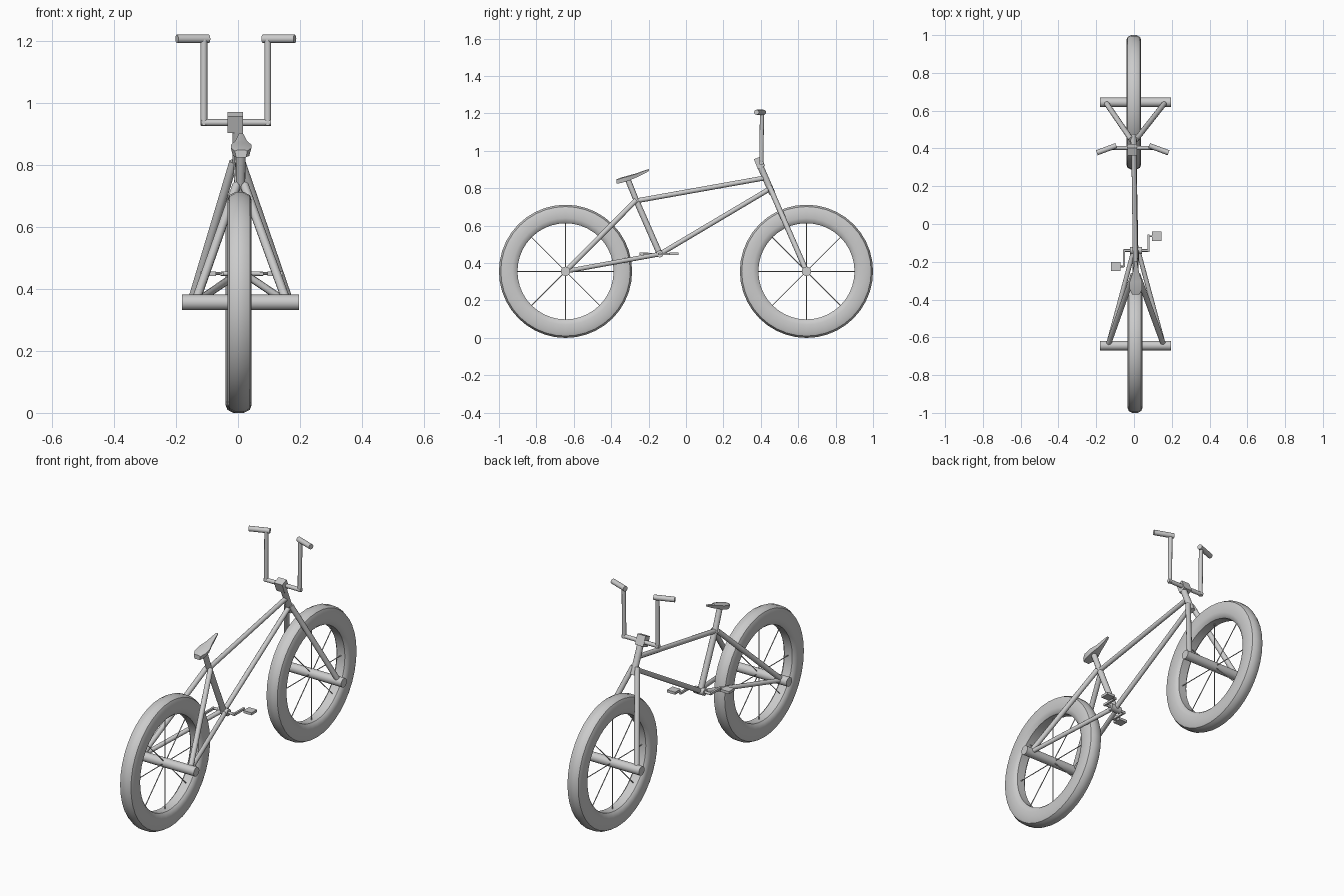
import bpy, bmesh, math
from mathutils import Vector, Matrix

if "Cube" in bpy.data.objects:
    bpy.data.objects.remove(bpy.data.objects["Cube"])

WY, WR = 0.644, 0.356          # axle distance from centre, wheel radius


def cx(y):                     # frame line leans very slightly across x
    return 0.003 - 0.01 * y


def finish(name, bm, smooth=True):
    bmesh.ops.recalc_face_normals(bm, faces=bm.faces)
    me = bpy.data.meshes.new(name)
    bm.to_mesh(me)
    bm.free()
    ob = bpy.data.objects.new(name, me)
    bpy.context.collection.objects.link(ob)
    if smooth:
        bpy.ops.object.select_all(action='DESELECT')
        ob.select_set(True)
        bpy.context.view_layer.objects.active = ob
        bpy.ops.object.shade_smooth_by_angle(angle=math.radians(35))
    return ob


def tube(name, a, b, r, sides=12):
    a, b = Vector(a), Vector(b)
    d = b - a
    bm = bmesh.new()
    m = Matrix.Translation((a + b) / 2) @ d.to_track_quat('Z', 'Y').to_matrix().to_4x4()
    bmesh.ops.create_cone(bm, cap_ends=True, segments=sides, radius1=r, radius2=r,
                          depth=d.length, matrix=m)
    return finish(name, bm)


def box(name, c, size, tilt=0):
    bm = bmesh.new()
    m = Matrix.Translation(c) @ Matrix.Rotation(tilt, 4, 'X') @ Matrix.Diagonal((*size, 1))
    bmesh.ops.create_cube(bm, size=1, matrix=m)
    return finish(name, bm, False)


def tyre(name, x, y, n=40):
    half = [(0.257, 0.024), (0.267, 0.034), (0.285, 0.039), (0.330, 0.039),
            (0.346, 0.033), (WR, 0.014)]
    prof = half + [(r, -w) for r, w in reversed(half)]
    bm = bmesh.new()
    rings = []
    for i in range(n):
        t = 2 * math.pi * i / n
        rings.append([bm.verts.new((x + w, y + r * math.cos(t), WR + r * math.sin(t)))
                      for r, w in prof])
    k = len(prof)
    for i in range(n):
        p, q = rings[i], rings[(i + 1) % n]
        for j in range(k):
            bm.faces.new((p[j], p[(j + 1) % k], q[(j + 1) % k], q[j]))
    return finish(name, bm)


# wheels: tyre, axle with pegs, spokes
for label, y in (("rear", -WY), ("front", WY)):
    x = 0.002 - 0.005 * y
    tyre(label + "_wheel", x, y)
    tube(label + "_axle", (-0.18, y, WR), (0.197, y, WR), 0.025, 16)
    for i in range(4):
        t = math.pi * i / 4
        dy, dz = 0.262 * math.cos(t), 0.262 * math.sin(t)
        tube(label + "_spoke", (x, y - dy, WR - dz), (x, y + dy, WR + dz), 0.0025, 6)

# main frame
bottom = (0.01, -0.14, 0.448)
seat_joint = (0.008, -0.265, 0.733)
tube("seat_tube", bottom, seat_joint, 0.016)
tube("seat_post", seat_joint, (0.01, -0.309, 0.842), 0.015)
tube("top_tube", seat_joint, (cx(0.42), 0.42, 0.855), 0.013)
tube("down_tube", bottom, (cx(0.445), 0.445, 0.795), 0.013)
tube("head_tube", (cx(0.46), 0.462, 0.77), (cx(0.39), 0.392, 0.93), 0.017)

# paired stays and fork legs
for s, side in ((-1, "left"), (1, "right")):
    rear_end = (0.01 + s * 0.148, -WY, WR)
    tube(side + "_seat_stay", (0.008 + s * 0.012, -0.268, 0.735), rear_end, 0.014)
    tube(side + "_chain_stay", (0.01 + s * 0.012, -0.14, 0.448), rear_end, 0.012)
    tube(side + "_fork_leg", (-0.002 + s * 0.012, 0.446, 0.81),
         (0.008 + s * 0.158, WY, WR), 0.014)

# handlebar
hx, hy = -0.007, 0.403
box("stem_clamp", (hx - 0.002, 0.393, 0.937), (0.05, 0.042, 0.056), math.radians(22))
tube("lower_bar", (hx - 0.113, hy, 0.936), (hx + 0.113, hy, 0.936), 0.011)
for s, side in ((-1, "left"), (1, "right")):
    tube(side + "_riser", (hx + s * 0.103, hy, 0.927), (hx + s * 0.103, hy + 0.003, 1.205), 0.011)
    tube(side + "_grip", (hx + s * 0.087, hy + 0.012, 1.206),
         (hx + s * 0.190, hy - 0.026, 1.206), 0.014)

# saddle: outline lofted with tapering thickness
bm = bmesh.new()
stations = [(-0.372, 0.020, 0.848, 0.024), (-0.345, 0.033, 0.858, 0.029),
            (-0.305, 0.033, 0.869, 0.028), (-0.265, 0.019, 0.880, 0.022),
            (-0.225, 0.011, 0.895, 0.018), (-0.197, 0.006, 0.903, 0.010)]
rows = []
for y, w, z, h in stations:
    rows.append([bm.verts.new((0.01 + px * w, y, z + pz * h)) for px, pz in
                 ((-1, -0.15), (-0.5, 0), (0.5, 0), (1, -0.15), (0.8, -1), (-0.8, -1))])
for p, q in zip(rows, rows[1:]):
    for j in range(6):
        bm.faces.new((p[j], p[(j + 1) % 6], q[(j + 1) % 6], q[j]))
bm.faces.new(rows[0])
bm.faces.new(rows[-1])
finish("seat", bm)

# cranks and pedals
bz = 0.449
tube("bottom_bracket", (-0.02, -0.14, bz), (0.042, -0.14, bz), 0.019)
tube("crank_axle", (-0.055, -0.14, bz), (0.08, -0.14, bz), 0.007)
for s, side in ((-1, "left"), (1, "right")):
    x = 0.012 + s * 0.064
    py = -0.145 + s * 0.08
    box(side + "_crank_arm", (x, (py - 0.14) / 2, bz), (0.011, 0.092, 0.012))
    tube(side + "_pedal_axle", (x, py, bz), (x + s * 0.05, py, bz), 0.005, 8)
    box(side + "_pedal", (0.012 + s * 0.108, py, bz), (0.05, 0.048, 0.014))
